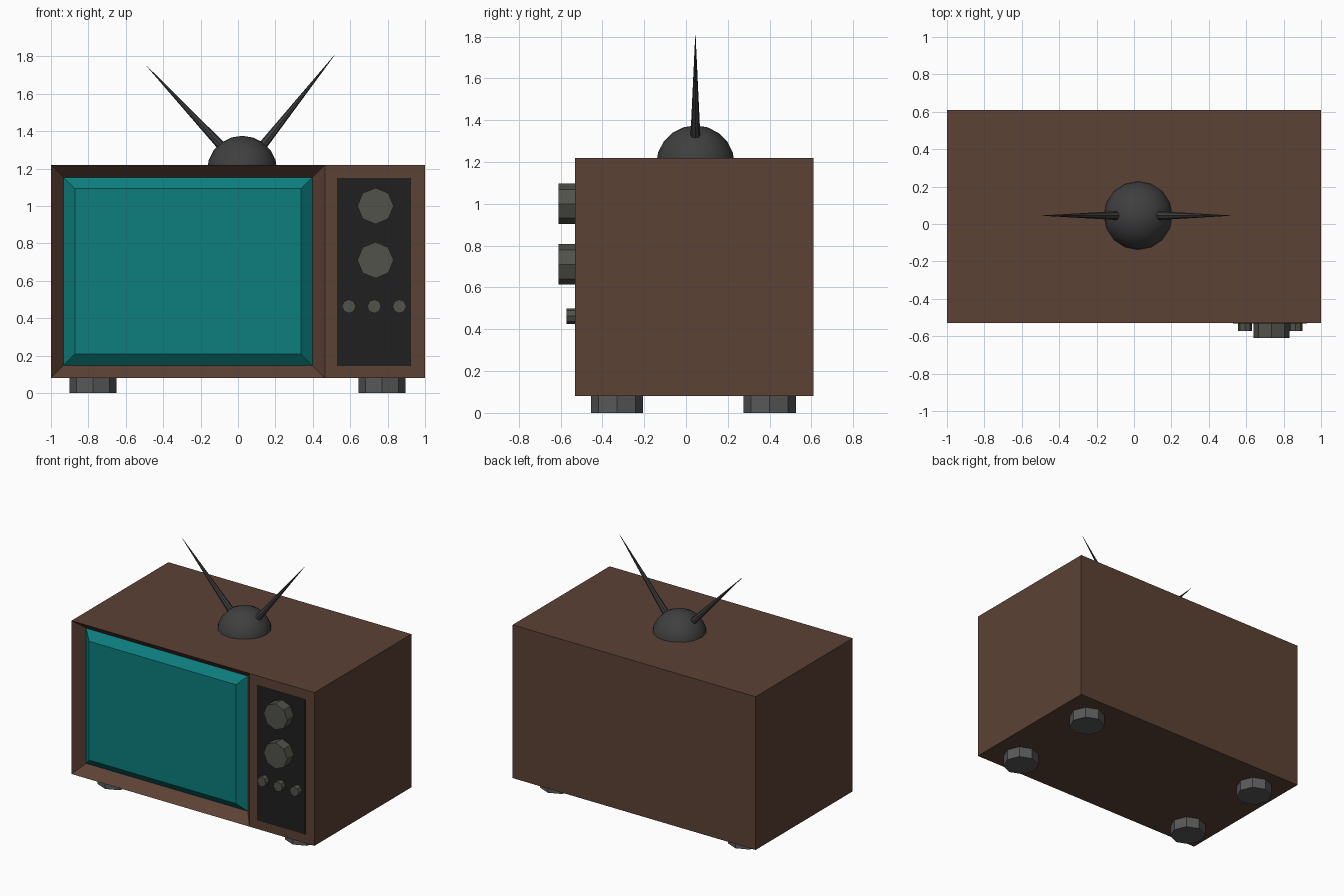
import bpy, bmesh
from mathutils import Vector, Matrix

if "Cube" in bpy.data.objects:
    bpy.data.objects.remove(bpy.data.objects["Cube"])

FRONT, BACK, BASE, TOP = -0.53, 0.61, 0.08, 1.22


def mat(name, r, g, b):
    m = bpy.data.materials.new(name)
    m.diffuse_color = (r, g, b, 1)
    m.use_nodes = True
    m.node_tree.nodes["Principled BSDF"].inputs["Base Color"].default_value = m.diffuse_color
    return m


BROWN = mat("wood_brown", 0.107, 0.054, 0.036)
TEAL = mat("glass_teal", 0.004, 0.205, 0.205)
BLACK = mat("panel_black", 0.014, 0.014, 0.014)
KNOB = mat("knob_grey", 0.085, 0.085, 0.07)
FOOT = mat("foot_grey", 0.1, 0.1, 0.1)
DARK = mat("antenna_grey", 0.05, 0.05, 0.05)


def finish(bm, name, material, smooth=False):
    me = bpy.data.meshes.new(name)
    for f in bm.faces:
        f.smooth = smooth
    bm.to_mesh(me)
    bm.free()
    me.materials.append(material)
    ob = bpy.data.objects.new(name, me)
    bpy.context.collection.objects.link(ob)
    return ob


def box(bm, lo, hi):
    lo, hi = Vector(lo), Vector(hi)
    bmesh.ops.create_cube(bm, size=1, matrix=Matrix.Translation((lo + hi) / 2)
                          @ Matrix.Diagonal((hi - lo).to_4d()))


def rod(name, a, b, r1, r2, material, sides=8):
    """Cylinder or cone running from point a to point b."""
    a, b = Vector(a), Vector(b)
    d = b - a
    bm = bmesh.new()
    bmesh.ops.create_cone(bm, cap_ends=True, segments=sides, radius1=r1, radius2=r2, depth=d.length,
                          matrix=Matrix.Translation((a + b) / 2)
                          @ d.to_track_quat('Z', 'Y').to_matrix().to_4x4())
    return finish(bm, name, material)


# Cabinet: box whose front is split, with a sloped frame pushed in around the screen
bm = bmesh.new()
box(bm, (-1, FRONT, BASE), (1, BACK, TOP))
bm.normal_update()
front = min(bm.faces, key=lambda f: f.calc_center_median().y)
bmesh.ops.bisect_plane(bm, geom=[front, *front.edges, *front.verts],
                       plane_co=(0.465, 0, 0), plane_no=(1, 0, 0))
bm.normal_update()
opening = min((f for f in bm.faces if f.normal.y < -0.9), key=lambda f: f.calc_center_median().x)
bmesh.ops.inset_individual(bm, faces=[opening], thickness=0.095, depth=-0.077)
corners = [v.co.copy() for v in opening.verts]
bmesh.ops.delete(bm, geom=[opening], context='FACES_ONLY')
finish(bm, "cabinet", BROWN)

# Screen: bevelled glass bulging out of the recess
bm = bmesh.new()
glass = bm.faces.new([bm.verts.new(c) for c in corners])
bm.normal_update()
bmesh.ops.inset_individual(bm, faces=[glass], thickness=0.086, depth=0.052)
finish(bm, "screen", TEAL)

# Control panel and knobs
bm = bmesh.new()
box(bm, (0.53, FRONT - 0.002, 0.145), (0.925, FRONT + 0.01, 1.15))
finish(bm, "control_panel", BLACK)
for z in (1.0, 0.71):
    rod("dial", (0.735, FRONT, z), (0.735, -0.61, z), 0.097, 0.097, KNOB)
for x in (0.593, 0.728, 0.863):
    rod("small_knob", (x, FRONT, 0.463), (x, -0.572, 0.463), 0.037, 0.037, KNOB)

# Feet
for x in (-0.775, 0.77):
    for y in (-0.33, 0.4):
        rod("foot", (x, y, 0), (x, y, BASE), 0.125, 0.125, FOOT)

# Antenna dome and two tapering rods
bm = bmesh.new()
bmesh.ops.create_uvsphere(bm, u_segments=16, v_segments=10, radius=0.188,
                          matrix=Matrix.Translation((0.022, 0.045, 1.187)))
finish(bm, "antenna_dome", DARK, smooth=True)
rod("antenna_left", (-0.07, 0.045, 1.30), (-0.49, 0.045, 1.75), 0.025, 0.001, DARK)
rod("antenna_right", (0.11, 0.045, 1.295), (0.515, 0.045, 1.805), 0.025, 0.001, DARK)
